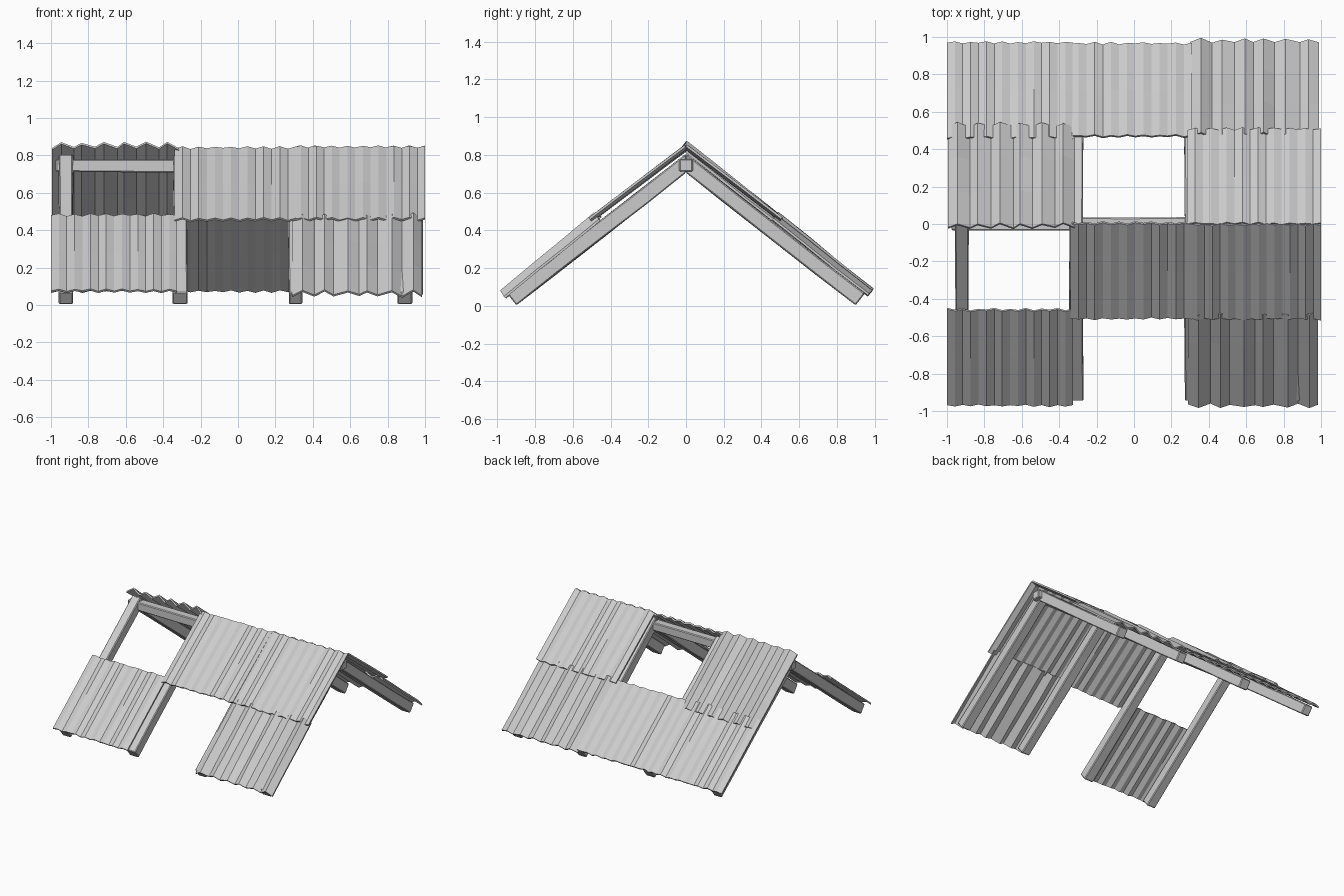
import bpy, bmesh, math, random

if "Cube" in bpy.data.objects:
    bpy.data.objects.remove(bpy.data.objects["Cube"])

random.seed(7)
PITCH = math.radians(38)
C, S = math.cos(PITCH), math.sin(PITCH)
RIDGE = 0.842


def slope_point(x, s, n, side):
    """s runs down the slope from the ridge, n is the height off the slope."""
    return (x, side * (s * C + n * S), RIDGE - s * S + n * C)


def finish(name, bm):
    bmesh.ops.recalc_face_normals(bm, faces=bm.faces)
    me = bpy.data.meshes.new(name)
    bm.to_mesh(me)
    bm.free()
    ob = bpy.data.objects.new(name, me)
    bpy.context.collection.objects.link(ob)
    return ob


def sheet(name, x0, x1, s0, s1, n0, n1, side, rough=False):
    """Folded metal sheet with zigzag section and ragged ends."""
    step = 0.058 if rough else 0.042
    amp = 0.019 if rough else 0.007
    cols = round((x1 - x0) / step)
    rows = 3 if rough else 2
    thick = 0.012
    heights, xs = [], []
    for i in range(cols + 1):
        k = random.uniform(0.5, 1.15) if rough else random.uniform(0.8, 1.1)
        heights.append(amp * k * (1 if i % 2 else -1))
        jit = 0.012 if rough and 0 < i < cols else 0
        xs.append(x0 + (x1 - x0) * i / cols + random.uniform(-jit, jit))
    bm = bmesh.new()
    top, low = [], []
    for j in range(rows + 1):
        t = j / rows
        rt, rl = [], []
        for x, h in zip(xs, heights):
            end = random.uniform(-0.004, 0.004)
            wob = random.uniform(-1, 1) * (0.004 if rough else 0.001)
            s = s0 + (s1 - s0) * t + end
            n = n0 + (n1 - n0) * t + h + wob
            rt.append(bm.verts.new(slope_point(x, s, n + thick / 2, side)))
            rl.append(bm.verts.new(slope_point(x, s, n - thick / 2, side)))
        top.append(rt)
        low.append(rl)
    for j in range(rows):
        for i in range(cols):
            for g in (top, low):
                bm.faces.new((g[j][i], g[j][i + 1], g[j + 1][i + 1], g[j + 1][i]))
        for i in (0, cols):
            bm.faces.new((top[j][i], top[j + 1][i], low[j + 1][i], low[j][i]))
    for j in (0, rows):
        for i in range(cols):
            bm.faces.new((top[j][i], top[j][i + 1], low[j][i + 1], low[j][i]))
    return finish(name, bm)


def beam(name, rings):
    """Timber lofted through four-cornered rings."""
    bm = bmesh.new()
    vs = [[bm.verts.new(p) for p in r] for r in rings]
    for a, b in zip(vs, vs[1:]):
        for i in range(4):
            k = (i + 1) % 4
            bm.faces.new((a[i], a[k], b[k], b[i]))
    bm.faces.new(vs[0])
    bm.faces.new(vs[-1])
    ob = finish(name, bm)
    bev = ob.modifiers.new("worn_edges", "BEVEL")
    bev.width = 0.006
    bev.segments = 1
    return ob


# Rafters: mitred under the ridge, slightly uneven along their length
for num, xc in enumerate((-0.92, -0.31, 0.308, 0.892), 1):
    for side, label in ((-1, "front"), (1, "back")):
        rings = []
        for s in (0, 0.35, 0.65, 0.95, 1.225):
            w = 0.038 + random.uniform(-0.003, 0.003)
            ring = []
            for dx, n in ((-w, -0.028), (w, -0.028), (w, -0.108), (-w, -0.108)):
                n += random.uniform(-0.003, 0.003) if 0 < s < 1.2 else 0
                if s == 0:
                    ring.append((xc + dx, 0, RIDGE + n / C))
                else:
                    ring.append(slope_point(xc + dx, s, n, side))
            rings.append(ring)
        beam(f"{label}_rafter_{num}", rings)

# Ridge beam
rings = []
for x in (-0.975, -0.5, 0, 0.5, 0.965):
    z0 = 0.712 + random.uniform(-0.006, 0.006)
    w = 0.036 + random.uniform(-0.003, 0.003)
    rings.append([(x, -w, z0), (x, w, z0), (x, w, 0.778), (x, -w, 0.778)])
beam("ridge_beam", rings)

# Roof sheets: upper ones overlap the lower ones, with open bays left out
L, M, R = (-1.0, -0.325), (-0.34, 0.31), (0.295, 1.0)
UP = (0.0, 0.635, 0.0, 0.008)
LOW = (0.585, 1.235, -0.004, -0.008)
sheet("front_lower_left_sheet", *L, *LOW, -1)
sheet("front_upper_middle_sheet", *M, 0.0, 0.635, -0.006, 0.006, -1)
sheet("front_upper_right_sheet", *R, *UP, -1)
sheet("front_lower_right_sheet", 0.29, 0.985, 0.6, 1.245, 0.0, -0.016, -1, True)
sheet("back_upper_left_sheet", -0.995, -0.315, -0.015, 0.67, 0.003, 0.002, 1, True)
sheet("back_upper_right_sheet", 0.285, 1.0, *UP, 1)
sheet("back_lower_left_sheet", *L, *LOW, 1)
sheet("back_lower_middle_sheet", *M, 0.6, 1.23, -0.006, -0.01, 1)
sheet("back_lower_right_sheet", 0.3, 0.99, 0.6, 1.245, 0.0, -0.006, 1, True)
